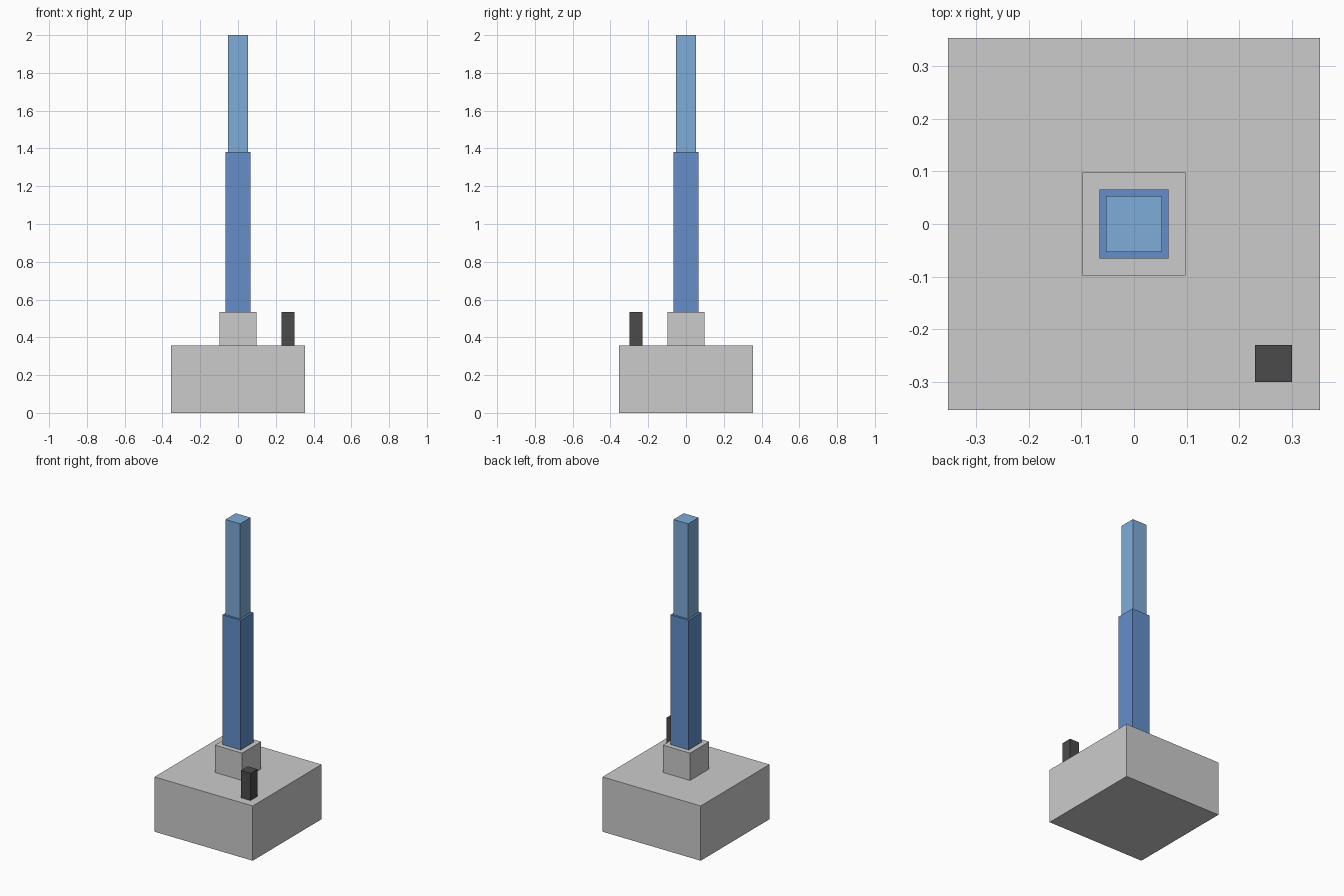
import bpy
import bmesh
from mathutils import Matrix

if "Cube" in bpy.data.objects:
    bpy.data.objects.remove(bpy.data.objects["Cube"])


def material(name, rgb):
    mat = bpy.data.materials.new(name)
    mat.diffuse_color = (*rgb, 1.0)
    mat.use_nodes = True
    mat.node_tree.nodes["Principled BSDF"].inputs["Base Color"].default_value = mat.diffuse_color
    return mat


def block(name, half, z0, z1, x=0.0, y=0.0, mat=None):
    """Square upright block between heights z0 and z1."""
    mesh = bpy.data.meshes.new(name)
    bm = bmesh.new()
    bmesh.ops.create_cube(
        bm, size=1.0,
        matrix=Matrix.Translation((x, y, (z0 + z1) / 2))
        @ Matrix.Diagonal((2 * half, 2 * half, z1 - z0, 1.0)))
    bm.to_mesh(mesh)
    bm.free()
    if mat:
        mesh.materials.append(mat)
    obj = bpy.data.objects.new(name, mesh)
    bpy.context.collection.objects.link(obj)
    return obj


blue = material("blue", (0.127, 0.275, 0.597))
light_blue = material("light_blue", (0.205, 0.413, 0.687))
dark = material("dark", (0.07, 0.07, 0.07))

BASE_TOP, COLLAR_TOP, LOWER_TOP, TOP = 0.357, 0.535, 1.38, 2.0

# Heavy base and collar
block("base", 0.354, 0.0, BASE_TOP)
block("collar", 0.098, BASE_TOP, COLLAR_TOP)

# Two-stage mast
block("lower_mast", 0.066, COLLAR_TOP, LOWER_TOP, mat=blue)
block("upper_mast", 0.053, LOWER_TOP, TOP, mat=light_blue)

# Small post on the front right corner
block("corner_post", 0.035, BASE_TOP, COLLAR_TOP, 0.265, -0.265, dark)
